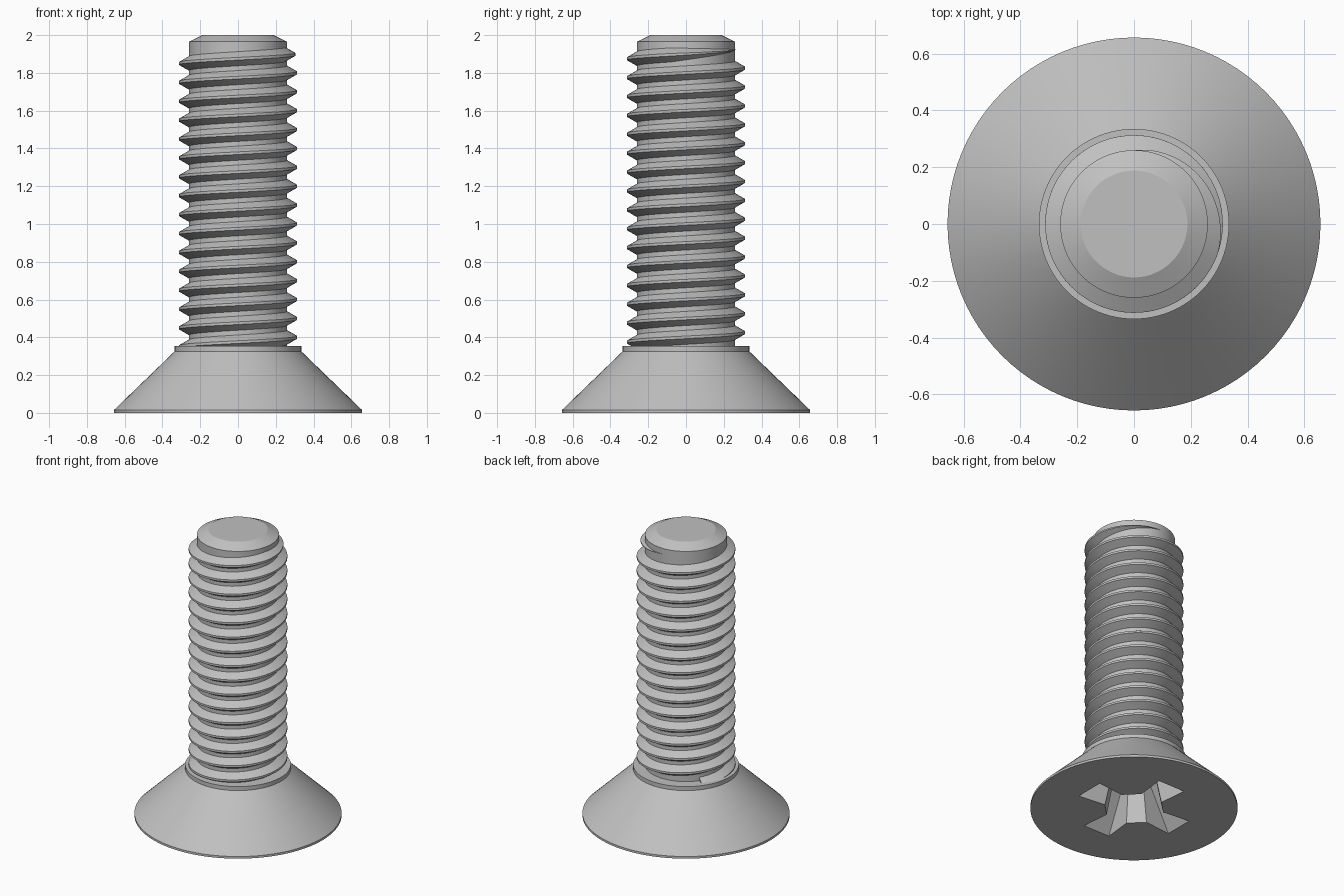
import bpy, bmesh
from math import sin, cos, tau, radians

if "Cube" in bpy.data.objects:
    bpy.data.objects.remove(bpy.data.objects["Cube"], do_unlink=True)

SEGMENTS = 96
ROOT, CREST, PITCH = 0.26, 0.313, 0.1

steel = bpy.data.materials.new("light_steel")
steel.use_nodes = True
steel.diffuse_color = (0.53, 0.53, 0.53, 1)
steel.node_tree.nodes["Principled BSDF"].inputs["Base Color"].default_value = steel.diffuse_color


def loft(name, rings):
    """Skin closed rings of points in order and cap both ends."""
    bm = bmesh.new()
    loops = [[bm.verts.new(p) for p in ring] for ring in rings]
    for low, high in zip(loops, loops[1:]):
        for i in range(len(low)):
            j = (i + 1) % len(low)
            bm.faces.new((low[i], low[j], high[j], high[i]))
    bm.faces.new(loops[0][::-1])
    bm.faces.new(loops[-1])
    bmesh.ops.recalc_face_normals(bm, faces=bm.faces)
    mesh = bpy.data.meshes.new(name)
    bm.to_mesh(mesh)
    bm.free()
    mesh.materials.append(steel)
    obj = bpy.data.objects.new(name, mesh)
    bpy.context.collection.objects.link(obj)
    return obj


def lathe(name, profile):
    return loft(name, [[(r * cos(tau * i / SEGMENTS), r * sin(tau * i / SEGMENTS), z)
                        for i in range(SEGMENTS)] for r, z in profile])


def cross(tip, tip_half, inner, inner_half, z):
    """Four-armed outline with blunt inner corners."""
    arm = [(inner, -inner_half), (tip, -tip_half), (tip, tip_half), (inner, inner_half)]
    ring = []
    for c, s in ((1, 0), (0, 1), (-1, 0), (0, -1)):
        ring += [(x * c - y * s, x * s + y * c, z) for x, y in arm]
    return ring


def finish(obj):
    bpy.ops.object.select_all(action="DESELECT")
    obj.select_set(True)
    bpy.context.view_layer.objects.active = obj
    for mod in list(obj.modifiers):
        bpy.ops.object.modifier_apply(modifier=mod.name)
    bpy.ops.object.shade_smooth_by_angle(angle=radians(20))


# Countersunk head with collar
head = lathe("countersunk_head", [(0.657, 0), (0.657, 0.015), (0.335, 0.326), (0.335, 0.354)])

# Cross recess cut into the underside of the head
cutter = loft("recess_cutter", [
    cross(0.384, 0.106, 0.176, 0.084, -0.02),
    cross(0.19, 0.062, 0.125, 0.058, 0.26)])
cutter.hide_render = True
cut = head.modifiers.new("recess", "BOOLEAN")
cut.operation = "DIFFERENCE"
cut.solver = "EXACT"
cut.object = cutter
finish(head)
bpy.data.objects.remove(cutter, do_unlink=True)

# Shank core with chamfered end
finish(lathe("shank", [(ROOT, 0.31), (ROOT, 1.965), (0.188, 2.0)]))

# Helical thread fading out near the end
STEPS = 72
START, END, FADE = -15.6, 0.25, 0.3
count = int((END - START) * STEPS)
sections = []
for k in range(count + 1):
    turn = START + (END - START) * k / count
    f = max(0.02, min(1, (END - turn) / FADE))
    a, z = tau * turn, 1.9 + PITCH * turn
    profile = [(ROOT - 0.006, -0.041), (ROOT + f * (CREST - ROOT), -0.007),
               (ROOT + f * (CREST - ROOT), 0.007), (ROOT - 0.006, 0.041)]
    sections.append([(r * cos(a), r * sin(a), z + dz * f) for r, dz in profile])
finish(loft("thread", sections))
